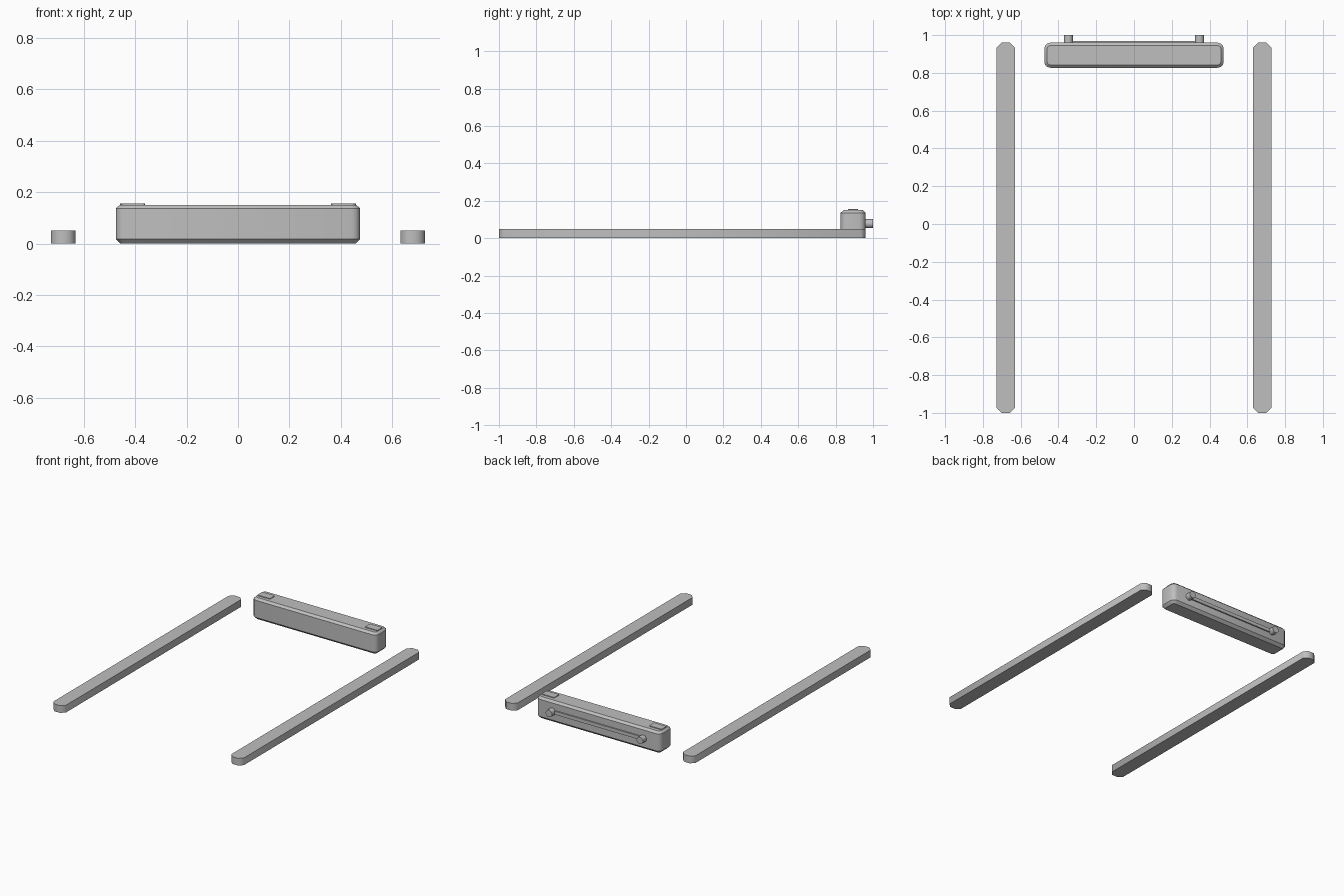
import bpy, math

if "Cube" in bpy.data.objects:
    bpy.data.objects.remove(bpy.data.objects["Cube"])

grey = bpy.data.materials.new("plain grey")
grey.diffuse_color = (0.52, 0.52, 0.52, 1)
grey.use_nodes = True
grey.node_tree.nodes["Principled BSDF"].inputs["Base Color"].default_value = grey.diffuse_color


def finish(ob, angle=40):
    ob.data.materials.append(grey)
    bpy.ops.object.select_all(action='DESELECT')
    ob.select_set(True)
    bpy.context.view_layer.objects.active = ob
    bpy.ops.object.shade_smooth_by_angle(angle=math.radians(angle))
    return ob


def outline(x0, x1, y0, y1, r, seg):
    """Rectangle with rounded corners (seg=1 gives a chamfer)."""
    corners = [(x1 - r, y1 - r, 0), (x0 + r, y1 - r, 90),
               (x0 + r, y0 + r, 180), (x1 - r, y0 + r, 270)]
    pts = []
    for cx, cy, a in corners:
        for i in range(seg + 1):
            t = math.radians(a + 90 * i / seg)
            pts.append((cx + r * math.cos(t), cy + r * math.sin(t)))
    return pts


def loft(name, rings, angle=40):
    """Skin a stack of (outline, z) rings and cap both ends."""
    n = len(rings[0][0])
    verts = [(x, y, z) for pts, z in rings for x, y in pts]
    faces = [list(range(n))[::-1],
             list(range((len(rings) - 1) * n, len(rings) * n))]
    for k in range(len(rings) - 1):
        for i in range(n):
            j = (i + 1) % n
            faces.append((k * n + i, k * n + j, (k + 1) * n + j, (k + 1) * n + i))
    me = bpy.data.meshes.new(name)
    me.from_pydata(verts, [], faces)
    ob = bpy.data.objects.new(name, me)
    bpy.context.collection.objects.link(ob)
    return finish(ob, angle)


# Main housing with chamfered top and bottom edges
levels = [(0.0, 0.018), (0.018, 0), (0.136, 0), (0.15, 0.015)]
loft("housing", [(outline(-0.475 + d, 0.475 - d, 0.827 + d, 0.96 - d, 0.033 - d, 3), z)
                 for z, d in levels])

# Slim bar across the back
bar = outline(-0.345, 0.345, 0.95, 0.969, 0.002, 1)
loft("back_bar", [(bar, 0.066), (bar, 0.09)])

for side, s in (("left", -1), ("right", 1)):
    # Long floor rail with clipped corners
    rail = outline(s * 0.679 - 0.048, s * 0.679 + 0.048, -1, 0.96, 0.026, 1)
    loft(side + "_rail", [(rail, 0), (rail, 0.05)], 50)

    # Thin pad on top of the housing
    pad = outline(s * 0.41 - 0.048, s * 0.41 + 0.048, 0.865, 0.92, 0.003, 1)
    loft(side + "_top_pad", [(pad, 0.148), (pad, 0.155)])

    # Round peg on the back
    bpy.ops.mesh.primitive_cylinder_add(vertices=12, radius=0.0245, depth=0.06,
                                        location=(s * 0.347, 0.97, 0.078),
                                        rotation=(math.pi / 2, 0, 0))
    peg = bpy.context.object
    peg.name = side + "_peg"
    finish(peg)
